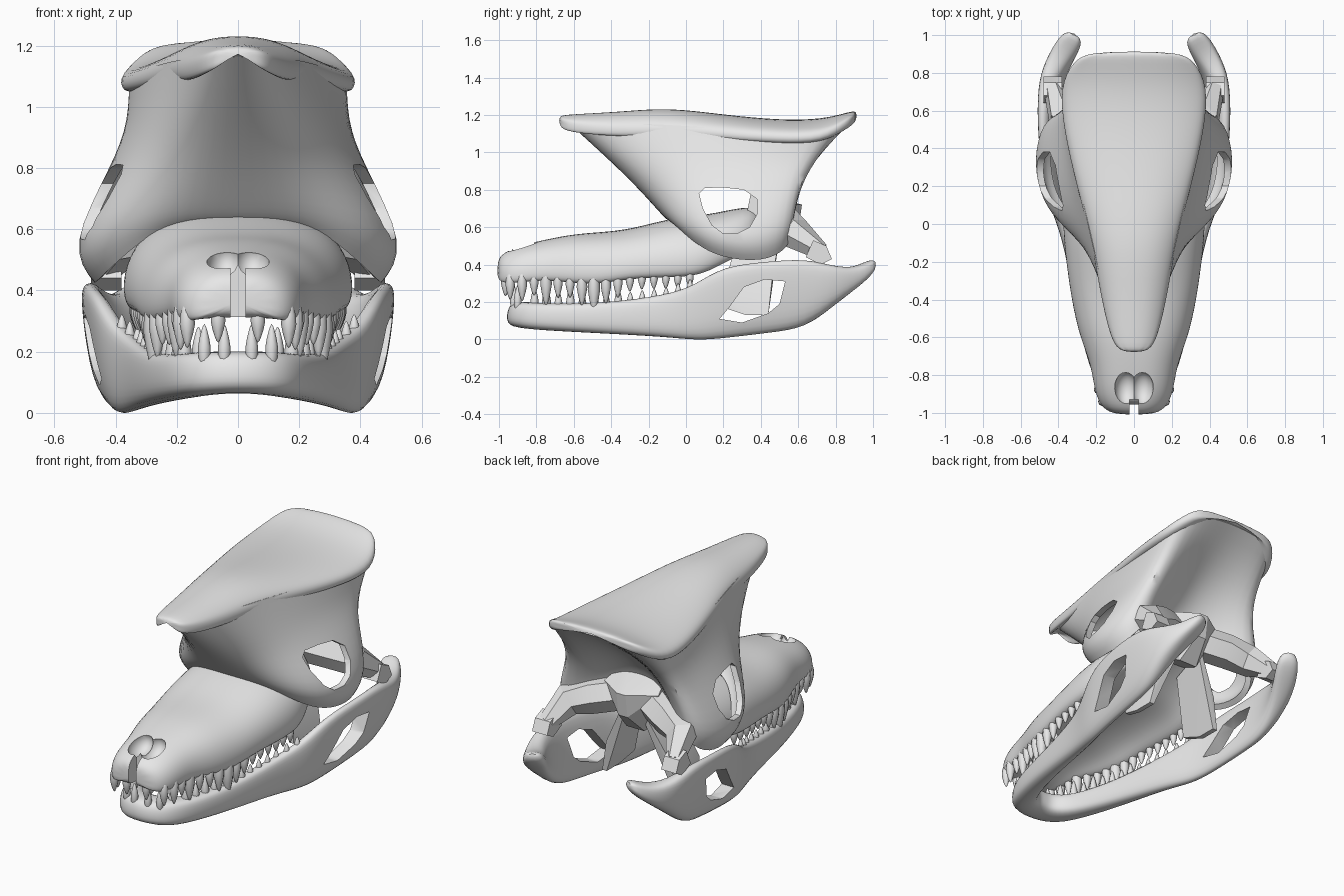
import bpy, bmesh, math
from mathutils import Vector, Matrix

old = bpy.data.objects.get("Cube")
if old:
    bpy.data.objects.remove(old)

bone = bpy.data.materials.new("bone_grey")
bone.use_nodes = True
GREY = (.8, .8, .8, 1)
bone.diffuse_color = GREY
bone.node_tree.nodes["Principled BSDF"].inputs["Base Color"].default_value = GREY


def make(name, bm):
    bmesh.ops.recalc_face_normals(bm, faces=bm.faces)
    mesh = bpy.data.meshes.new(name)
    bm.to_mesh(mesh)
    bm.free()
    obj = bpy.data.objects.new(name, mesh)
    bpy.context.collection.objects.link(obj)
    mesh.materials.append(bone)
    return obj


def finish(obj, subdiv=0, thickness=0, cutters=(), angle=40):
    """Apply the modifiers, drop the cutters and shade smooth by angle."""
    if subdiv:
        obj.modifiers.new("smooth", "SUBSURF").levels = subdiv
    if thickness:
        shell = obj.modifiers.new("shell", "SOLIDIFY")
        shell.thickness, shell.offset = thickness, 0
    for cutter in cutters:
        cutter.hide_render = True
        cut = obj.modifiers.new("cut", "BOOLEAN")
        cut.operation, cut.solver, cut.object = "DIFFERENCE", "EXACT", cutter
    bpy.context.view_layer.update()
    graph = bpy.context.evaluated_depsgraph_get()
    mesh = bpy.data.meshes.new_from_object(obj.evaluated_get(graph))
    obj.modifiers.clear()
    obj.data = mesh
    for cutter in cutters:
        bpy.data.objects.remove(cutter)
    bm = bmesh.new()
    bm.from_mesh(mesh)
    bmesh.ops.recalc_face_normals(bm, faces=bm.faces)
    bm.to_mesh(mesh)
    bm.free()
    for face in mesh.polygons:
        face.use_smooth = True
    mesh.set_sharp_from_angle(angle=math.radians(angle))


def loft(bm, rings, cap=True):
    """Skin a series of closed rings."""
    rows = [[bm.verts.new(p) for p in ring] for ring in rings]
    for a, b in zip(rows, rows[1:]):
        for i in range(len(a)):
            j = (i + 1) % len(a)
            bm.faces.new((a[i], a[j], b[j], b[i]))
    if cap:
        bm.faces.new(rows[0])
        bm.faces.new(rows[-1])


def mirrored(half):
    """Close a half ring whose first and last points lie on the centre."""
    return half + [(-x, y, z) for x, y, z in reversed(half[1:-1])]


def prism(name, outline):
    """Cutter running across x with a y, z outline."""
    bm = bmesh.new()
    loft(bm, [[(x, y, z) for y, z in outline] for x in (-1, 1)])
    return make(name, bm)


def hull(bm, points):
    verts = [bm.verts.new(p) for p in points]
    res = bmesh.ops.convex_hull(bm, input=verts)
    bmesh.ops.delete(bm, geom=res["geom_interior"], context="VERTS")


def beam(bm, path, radii, side):
    """Faceted bar through the path points."""
    pts = [Vector((x * side, y, z)) for x, y, z in path]
    rings = []
    for i, p in enumerate(pts):
        t = pts[min(i + 1, len(pts) - 1)] - pts[max(i - 1, 0)]
        turn = t.to_track_quat("Z", "Y")
        rings.append([p + turn @ Vector((math.cos(a), math.sin(a), 0)) * radii[i]
                      for a in (k * math.tau / 6 for k in range(6))])
    loft(bm, rings)


def lerp_at(table, y):
    """Interpolate a table of tuples sorted by the y in their first slot."""
    for a, b in zip(table, table[1:]):
        if y <= b[0]:
            f = max(0, (y - a[0]) / (b[0] - a[0]))
            return [p + (q - p) * f for p, q in zip(a, b)]
    return table[-1]


# Upper jaw: y, half width, lower edge, ridge; the palate deepens to the rear
SNOUT = [(-1.01, .09, .33, .42), (-.98, .17, .3, .465), (-.88, .21, .305, .505),
         (-.75, .225, .32, .535), (-.6, .285, .3, .565), (-.45, .32, .295, .575),
         (-.3, .345, .325, .59), (-.1, .37, .33, .645), (.02, .375, .335, .66),
         (.12, .365, .36, .67), (.26, .31, .44, .7), (.42, .2, .5, .72)]
ARCH = [(0, 1), (.45, .98), (.82, .78), (1, .45), (1.01, .1), (.92, -.02)]
bm = bmesh.new()
rings = []
for y, w, lo, hi in SNOUT:
    deep = min(1, max(.1, (y + .95) * 2.5))
    arch = ARCH + [(.78, .03 * deep), (.6, .25 * deep), (0, .4 * deep)]
    rings.append(mirrored([(u * w, y, lo + v * (hi - lo)) for u, v in arch]))
loft(bm, rings)
snout = make("upper_jaw", bm)

# Nostrils and the slit between the nose lobes
bm = bmesh.new()
bmesh.ops.create_cube(bm, size=1, matrix=Matrix.LocRotScale(
    (0, -.99, .38), None, (.05, .12, .24)))
cutters = [make("slit_cutter", bm)]
for side in (-1, 1):
    bm = bmesh.new()
    bmesh.ops.create_uvsphere(bm, u_segments=20, v_segments=12, radius=1,
        matrix=Matrix.LocRotScale((side * .043, -.87, .5), None, (.06, .09, .07)))
    cutters.append(make("nostril_cutter", bm))
finish(snout, 2, cutters=cutters)

# Lower jaw: y, x, bottom, top, thickness, outward lean
JAW = [(-.87, 0, .065, .2, .18, 0), (-.85, .1, .055, .2, .17, 0),
       (-.74, .17, .045, .19, .12, .01), (-.45, .25, .03, .19, .1, .01),
       (-.1, .32, .01, .235, .08, .01), (.06, .365, -.01, .29, .08, .03),
       (.2, .39, 0, .39, .08, .06), (.45, .41, .03, .415, .08, .07),
       (.64, .42, .055, .43, .09, .06), (.78, .41, .17, .39, .12, .04),
       (.9, .365, .27, .38, .13, .01), (1.01, .305, .37, .445, .11, 0)]
SECTION = [(.5, .9), (.6, .4), (.5, 0), (-.4, 0), (-.5, .4), (-.45, 1), (.25, 1.02)]
path = [(y, -x, *rest) for y, x, *rest in reversed(JAW[1:])] + JAW
rings = []
for i, (y, x, lo, hi, thick, lean) in enumerate(path):
    a, b = path[max(i - 1, 0)], path[min(i + 1, len(path) - 1)]
    out = Vector((b[0] - a[0], a[1] - b[1], 0)).normalized()
    rings.append([Vector((x, y, lo + v * (hi - lo))) + out * (u * thick + v * lean)
                  for u, v in SECTION])
bm = bmesh.new()
loft(bm, rings)
jaw = make("lower_jaw", bm)
finish(jaw, 2, cutters=[prism("jaw_window_cutter", [
    (.18, .11), (.23, .17), (.31, .28), (.42, .32), (.53, .31), (.5, .19),
    (.44, .14), (.3, .09)])])


# Teeth: pointed cones with rounded roots along both jaws
def tooth(bm, x, y, z, length, radius, way):
    res = bmesh.ops.create_uvsphere(bm, u_segments=8, v_segments=8, radius=1)
    for v in res["verts"]:
        t = v.co.z
        taper = radius * (1 - .45 * max(t, 0))
        v.co = (x + v.co.x * taper, y + v.co.y * taper, z + way * (t + .3) * length / 1.3)


UPPER = [.1, .11, .09, .15, .1, .09, .13, .17, .12, .1, .08]
LOWER = [.1, .12, .09, .11, .09, .1, .08, .09]
upper, lower = bmesh.new(), bmesh.new()
for side in (-1, 1):
    tooth(upper, side * .065, -.965, .32, .09, .024, -1)
    for i in range(16):
        y = -.94 + i * .064
        _, w, lo, _ = lerp_at(SNOUT, y)
        size = UPPER[i] if i < len(UPPER) else .07
        tooth(upper, side * w * .89, y, lo + .01, size, .013 + size * .12, -1)
    for x, y in ((.045, -.92), (.11, -.9)):
        tooth(lower, side * x, y, .19, .1, .021, 1)
    for i in range(14):
        y = -.81 + i * .064
        _, x, _, top, _, lean = lerp_at(JAW, y)
        size = LOWER[i] if i < len(LOWER) else .06
        tooth(lower, side * (x + lean), y, top - .015, size, .011 + size * .11, 1)
finish(make("upper_teeth", upper), angle=60)
finish(make("lower_teeth", lower), angle=60)

# Flared skull wall under the crest, rings from top to bottom
WALL = [
    [(0, -.66, 1.185), (.1, -.55, 1.16), (.18, -.2, 1.15), (.25, .1, 1.13), (.31, .4, 1.11),
     (.345, .66, 1.1), (.33, .86, 1.16), (.15, .89, 1.19), (0, .89, 1.2)],
    [(0, -.39, .95), (.14, -.34, .95), (.25, -.12, .95), (.3, .1, .95), (.33, .35, .95),
     (.34, .55, .95), (.34, .71, .96), (.15, .62, .98), (0, .59, 1)],
    [(0, -.23, .8), (.17, -.21, .8), (.3, -.06, .8), (.37, .12, .8), (.4, .33, .8),
     (.4, .52, .8), (.37, .63, .8), (.16, .5, .85), (0, .46, .88)],
    [(0, -.11, .67), (.22, -.1, .66), (.39, 0, .61), (.51, .13, .56), (.55, .3, .53),
     (.52, .48, .55), (.41, .6, .63), (.2, .46, .77), (0, .42, .82)],
    [(0, -.09, .65), (.23, -.06, .64), (.35, .04, .54), (.43, .16, .46), (.46, .32, .43),
     (.45, .47, .44), (.39, .58, .55), (.22, .45, .73), (0, .4, .78)]]
bm = bmesh.new()
loft(bm, [mirrored(row) for row in WALL], cap=False)
finish(make("skull_wall", bm), 2, .035, [prism("eye_cutter", [
    (.07, .78), (.1, .81), (.2, .812), (.31, .8), (.38, .75), (.38, .67),
    (.34, .6), (.28, .57), (.2, .565), (.14, .61), (.09, .7)])])

# Crest cap: y, half width, middle height, rim height
CREST = [(-.68, .06, 1.195, 1.18), (-.63, .12, 1.205, 1.15), (-.35, .18, 1.22, 1.125),
         (-.1, .22, 1.245, 1.135), (.2, .3, 1.205, 1.11), (.5, .37, 1.175, 1.09),
         (.73, .39, 1.18, 1.09), (.86, .32, 1.215, 1.17), (.915, .24, 1.225, 1.205)]
bm = bmesh.new()
loft(bm, [mirrored([(0, y, top), (w * .5, y, top - .12 * (top - rim)),
                    (w * .85, y, rim + .5 * (top - rim)), (w * 1.02, y, rim + .01),
                    (w * 1.01, y, rim - .045), (w * .85, y, rim - .045),
                    (w * .5, y, rim), (0, y, (top + rim) / 2 - .015)])
          for y, w, top, rim in CREST])
finish(make("crest_cap", bm), 2)

# Braincase with rear processes, jaw joints and palate wings
bm = bmesh.new()
hull(bm, [(s * x, y, z) for s in (-1, 1) for x, y, z in (
    (.13, .35, .8), (.18, .52, .72), (.03, .62, .72), (.12, .3, .55),
    (.03, .6, .58), (.06, .48, .46))])
for s in (-1, 1):
    beam(bm, [(.08, .45, .65), (.25, .53, .61), (.38, .58, .57), (.43, .72, .47)],
         (.1, .1, .09, .05), s)
    hull(bm, [(s * x, y, z) for x in (.38, .48) for y, z in (
        (.64, .44), (.68, .53), (.75, .5), (.78, .43), (.72, .4))])
    hull(bm, [(s * (x + t), y, z) for t in (0, .03) for x, y, z in (
        (.06, .5, .55), (.1, .26, .5), (.2, .2, .25), (.2, .2, .17), (.22, .32, .13),
        (.22, .44, .13), (.18, .46, .32))])
finish(make("braincase", bm), angle=20)
